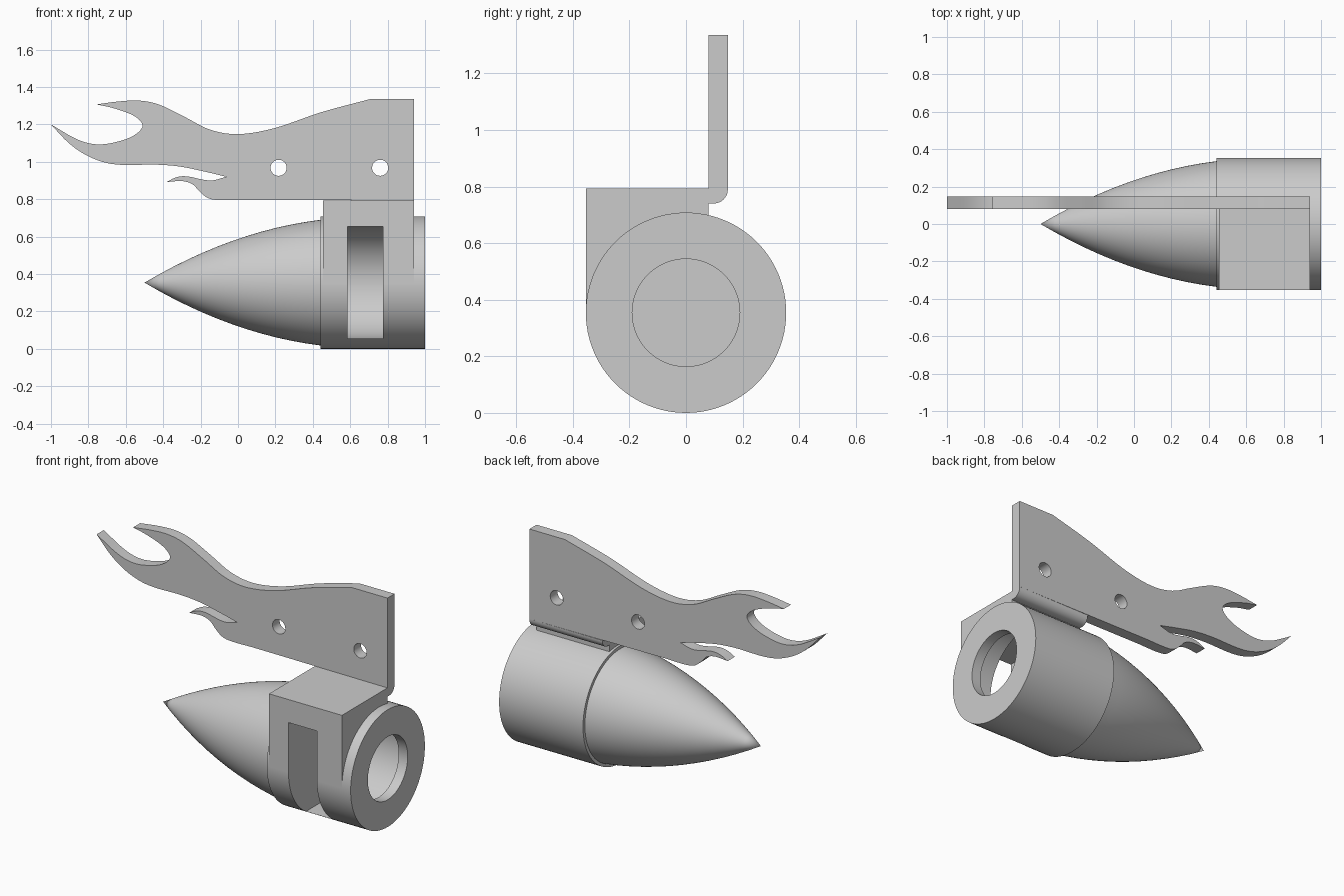
import bpy, bmesh, math
from mathutils import Matrix, Vector

cube = bpy.data.objects.get("Cube")
if cube:
    bpy.data.objects.remove(cube, do_unlink=True)

grey = bpy.data.materials.new("light_grey")
grey.use_nodes = True
COLOUR = (0.6, 0.6, 0.6, 1)
grey.diffuse_color = COLOUR
grey.node_tree.nodes["Principled BSDF"].inputs["Base Color"].default_value = COLOUR

RADIUS = 0.354
FIN_FRONT, FIN_BACK = 0.08, 0.148
BRACKET_LEFT, BRACKET_RIGHT = 0.455, 0.942
BRACKET_TOP = 0.793


def finish(name, bm):
    bmesh.ops.recalc_face_normals(bm, faces=bm.faces[:])
    mesh = bpy.data.meshes.new(name)
    bm.to_mesh(mesh)
    bm.free()
    mesh.materials.append(grey)
    obj = bpy.data.objects.new(name, mesh)
    bpy.context.collection.objects.link(obj)
    return obj


def box(name, low, high):
    bm = bmesh.new()
    bmesh.ops.create_cube(bm, size=1)
    for v in bm.verts:
        v.co = [a + (c + 0.5) * (b - a) for a, b, c in zip(low, high, v.co)]
    return finish(name, bm)


def lathe(name, profile, steps=96):
    """Spin (x, radius) points around the lengthwise axis."""
    bm = bmesh.new()
    verts = [bm.verts.new((x, 0, RADIUS + r)) for x, r in profile]
    edges = [bm.edges.new(pair) for pair in zip(verts, verts[1:])]
    bmesh.ops.spin(bm, geom=verts + edges, cent=(0, 0, RADIUS), axis=(1, 0, 0),
                   angle=math.tau, steps=steps)
    bmesh.ops.remove_doubles(bm, verts=bm.verts[:], dist=1e-5)
    return finish(name, bm)


def prism(name, points, offset):
    """Extrude a flat outline."""
    bm = bmesh.new()
    face = bm.faces.new([bm.verts.new(p) for p in points])
    new = bmesh.ops.extrude_face_region(bm, geom=[face])["geom"]
    bmesh.ops.translate(bm, vec=offset, verts=[g for g in new if isinstance(g, bmesh.types.BMVert)])
    return finish(name, bm)


def smooth_run(points, steps=5):
    """Smooth curve through the points, leaving out the last one."""
    p = [Vector(q) for q in points]
    p = [2 * p[0] - p[1]] + p + [2 * p[-1] - p[-2]]
    out = []
    for a, b, c, d in zip(p, p[1:], p[2:], p[3:]):
        for i in range(steps):
            t = i / steps
            out.append(0.5 * (2 * b + (c - a) * t + (2 * a - 5 * b + 4 * c - d) * t * t
                              + (3 * b - a - 3 * c + d) * t ** 3))
    return out


def cut(obj, cutters):
    for cutter in cutters:
        mod = obj.modifiers.new("cut", "BOOLEAN")
        mod.operation = "DIFFERENCE"
        mod.solver = "EXACT"
        mod.object = cutter
        cutter.hide_render = True
        cutter.hide_set(True)


def apply_all(obj):
    bpy.context.view_layer.update()
    deps = bpy.context.evaluated_depsgraph_get()
    mesh = bpy.data.meshes.new_from_object(obj.evaluated_get(deps))
    obj.modifiers.clear()
    obj.data = mesh


def shade(obj):
    bpy.ops.object.select_all(action="DESELECT")
    obj.select_set(True)
    bpy.context.view_layer.objects.active = obj
    bpy.ops.object.shade_smooth_by_angle(angle=math.radians(30))


# Pointed nose and round barrel
LENGTH, RINGS = 0.94, 12
nose = []
for i in range(RINGS + 1):
    d = LENGTH * i / RINGS
    nose.append((d - 0.5, 0.592 * d - 0.25 * d * d))
barrel = lathe("nose_and_barrel", nose + [(0.44, RADIUS), (1, RADIUS), (1, 0)])

# Square bracket over the barrel
bracket = box("bracket", (BRACKET_LEFT, -RADIUS, RADIUS),
              (BRACKET_RIGHT, FIN_FRONT, BRACKET_TOP))

# Hollow chamber with a narrower mouth, and the slot in the front
chamber = lathe("chamber_cutter", [(0.585, 0), (0.585, 0.3), (0.94, 0.3),
                                   (0.94, 0.19), (1.1, 0.19), (1.1, 0)])
slot = box("slot_cutter", (0.585, -0.5, RADIUS - 0.3), (0.775, 0, RADIUS + 0.3))
for part in (barrel, bracket):
    cut(part, (chamber, slot))

# Flame-shaped fin: smooth runs meeting at sharp tips
top = [(0.705, 1.335), (0.445, 1.265), (0.195, 1.18), (0, 1.148), (-0.15, 1.172),
       (-0.285, 1.24), (-0.42, 1.305), (-0.525, 1.327), (-0.635, 1.323), (-0.757, 1.307)]
fork = [top[-1], (-0.66, 1.285), (-0.555, 1.245), (-0.51, 1.195), (-0.55, 1.145),
        (-0.635, 1.11), (-0.75, 1.093), (-0.86, 1.12), (-1, 1.2)]
belly = [fork[-1], (-0.91, 1.105), (-0.82, 1.04), (-0.715, 0.997), (-0.607, 0.983),
         (-0.447, 0.985), (-0.313, 0.975), (-0.18, 0.948), (-0.062, 0.92)]
lick = [belly[-1], (-0.152, 0.9), (-0.27, 0.922), (-0.33, 0.917), (-0.382, 0.892)]
base = [lick[-1], (-0.3, 0.897), (-0.243, 0.88), (-0.206, 0.842), (-0.158, 0.805),
        (-0.09, 0.795), (0.035, 0.797)]
outline = [p for run in (top, fork, belly, lick, base) for p in smooth_run(run)]
outline += [base[-1], (BRACKET_RIGHT, BRACKET_TOP), (BRACKET_RIGHT, 1.335)]
thickness = FIN_BACK - FIN_FRONT
fin = prism("flame_fin", [(x, FIN_FRONT, z) for x, z in outline], (0, thickness, 0))

# Two bolt holes
holes = []
for x in (0.217, 0.76):
    bm = bmesh.new()
    place = Matrix.Translation((x, FIN_FRONT, 0.968)) @ Matrix.Rotation(math.pi / 2, 4, "X")
    bmesh.ops.create_cone(bm, cap_ends=True, segments=32, radius1=0.043, radius2=0.043,
                          depth=0.4, matrix=place)
    holes.append(finish("hole_cutter", bm))
cut(fin, holes)

# Rounded foot joining the fin to the bracket
ROUND, FOOT = 0.05, 0.74
foot = [(FIN_FRONT, BRACKET_TOP), (FIN_FRONT, FOOT)]
for i in range(9):
    a = math.pi / 2 * i / 8
    foot.append((FIN_BACK - ROUND + ROUND * math.sin(a), FOOT + ROUND - ROUND * math.cos(a)))
foot.append((FIN_BACK, BRACKET_TOP))
fin_foot = prism("fin_foot", [(BRACKET_LEFT, y, z) for y, z in foot],
                 (BRACKET_RIGHT - BRACKET_LEFT, 0, 0))

parts = (barrel, bracket, fin, fin_foot)
for part in parts:
    apply_all(part)
for cutter in [chamber, slot] + holes:
    bpy.data.objects.remove(cutter, do_unlink=True)
for part in parts:
    shade(part)
